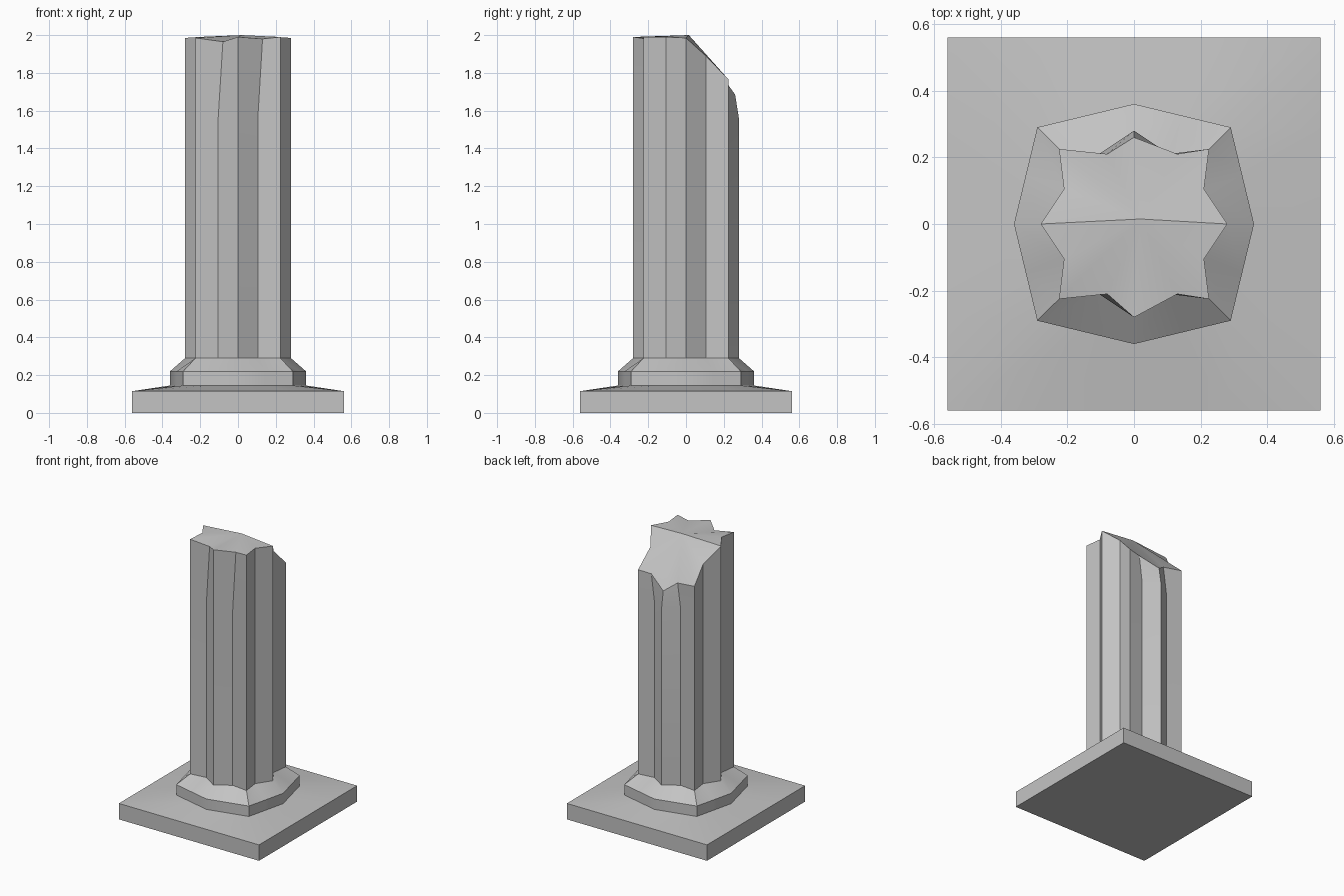
import bpy, math
from mathutils import Vector, Matrix

cube = bpy.data.objects.get("Cube")
if cube:
    bpy.data.objects.remove(cube)

stone = bpy.data.materials.new("grey_stone")
stone.use_nodes = True
GREY = (0.55, 0.55, 0.55, 1)
stone.diffuse_color = GREY
stone.node_tree.nodes["Principled BSDF"].inputs["Base Color"].default_value = GREY


def ring(axis, mid, corner, z):
    """Sixteen points: one quadrant (axis, mid, corner, mid) turned four times."""
    quadrant = [(axis, 0), mid, (corner, corner), mid[::-1]]
    pts = []
    for k in range(4):
        turn = Matrix.Rotation(k * math.pi / 2, 3, 'Z')
        pts += [turn @ Vector((x, y, z)) for x, y in quadrant]
    return pts


def loft(name, rings, bottom=False, peak=None):
    """Skin stacked rings, with an optional flat bottom and a peaked top."""
    n = len(rings[0])
    verts = [p for r in rings for p in r]
    faces = []
    for k in range(len(rings) - 1):
        for i in range(n):
            a, b = k * n + i, k * n + (i + 1) % n
            faces.append((a, b, b + n, a + n))
    if bottom:
        faces.append(tuple(reversed(range(n))))
    if peak:
        top = len(verts) - n
        verts.append(Vector(peak))
        faces += [(top + i, top + (i + 1) % n, top + n) for i in range(n)]
    mesh = bpy.data.meshes.new(name)
    mesh.from_pydata(verts, [], faces)
    mesh.materials.append(stone)
    obj = bpy.data.objects.new(name, mesh)
    bpy.context.collection.objects.link(obj)
    bpy.ops.object.select_all(action='DESELECT')
    obj.select_set(True)
    bpy.context.view_layer.objects.active = obj
    bpy.ops.object.shade_smooth_by_angle(angle=math.radians(30))
    return obj


def square(z):
    return ring(0.56, (0.56, 0.28), 0.56, z)


def octagon(z):
    return ring(0.36, (0.325, 0.145), 0.29, z)


def fluted(z):
    return ring(0.28, (0.21, 0.105), 0.225, z)


# Square plinth with a shallow sloping top
loft("plinth", [square(0), square(0.115), octagon(0.145)], bottom=True)

# Eight-sided collar, bevelled in to the shaft
loft("collar", [octagon(0.145), octagon(0.22), fluted(0.29)])

# Fluted shaft, broken off obliquely towards the back
heights = [1.985, 1.89, 1.765, 1.755, 1.685, 1.745, 1.765, 1.875,
           1.985, 1.99, 1.985, 1.965, 1.99, 1.98, 1.99, 1.99]
broken = fluted(0)
for p, z in zip(broken, heights):
    p.z = z
    if abs(p.x) < 0.15 and abs(p.x) > 0.05:
        p.x += 0.025            # front and back flutes drift sideways
broken[4].y = 0.26              # chipped back ridge
loft("broken_shaft", [fluted(0.29), fluted(1.56), broken], peak=(0.02, 0.015, 2.0))
